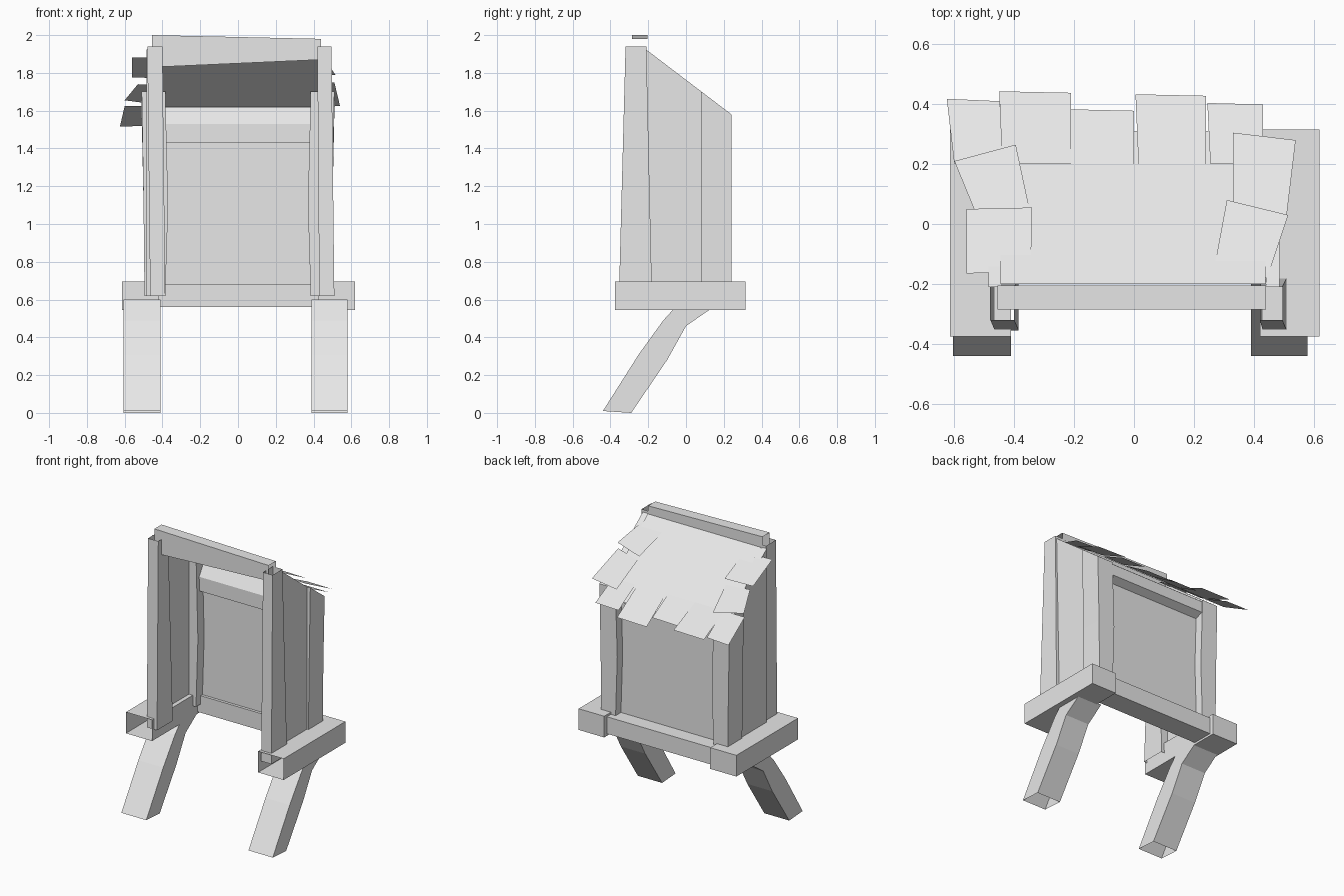
import bpy
import bmesh

cube = bpy.data.objects.get("Cube")
if cube:
    bpy.data.objects.remove(cube, do_unlink=True)

grey = bpy.data.materials.new("plain grey")
grey.use_nodes = True
grey.diffuse_color = (0.8, 0.8, 0.8, 1)
grey.node_tree.nodes["Principled BSDF"].inputs["Base Color"].default_value = (0.8, 0.8, 0.8, 1)


def finish(name, bm, normals=True):
    if normals:
        bmesh.ops.recalc_face_normals(bm, faces=bm.faces)
    mesh = bpy.data.meshes.new(name)
    bm.to_mesh(mesh)
    bm.free()
    mesh.materials.append(grey)
    obj = bpy.data.objects.new(name, mesh)
    bpy.context.collection.objects.link(obj)
    return obj


def loft(name, sections, cap_start=True, cap_end=True):
    """Skin matching loops of points; either end can stay open."""
    bm = bmesh.new()
    loops = [[bm.verts.new(p) for p in s] for s in sections]
    n = len(loops[0])
    for a, b in zip(loops, loops[1:]):
        for i in range(n):
            j = (i + 1) % n
            bm.faces.new((a[i], a[j], b[j], b[i]))
    if cap_start:
        bm.faces.new(loops[0])
    if cap_end:
        bm.faces.new(loops[-1])
    return finish(name, bm)


def rect(x0, x1, y0, y1, z):
    return [(x0, y0, z), (x1, y0, z), (x1, y1, z), (x0, y1, z)]


def extrude_x(name, x0, x1, profile, caps=True):
    return loft(name, [[(x, y, z) for y, z in profile] for x in (x0, x1)], caps, caps)


def roof_z(y):
    return 1.925 - 0.76 * (y + 0.2)


# Side sills, hollow and open at the front
for side, x0, x1 in (("right", -0.615, -0.41), ("left", 0.42, 0.62)):
    ends = [[(x0, y, 0.545), (x1, y, 0.545), (x1, y, 0.695), (x0, y, 0.695)]
            for y in (-0.375, 0.315)]
    loft(side + "_sill", ends, cap_start=False)

# Back sill joining the side sills
extrude_x("back_sill", -0.42, 0.43, [(0.13, 0.56), (0.285, 0.56), (0.285, 0.68), (0.13, 0.68)])

# Bent hollow legs, open at the foot
leg_path = [((-0.44, 0.01), (-0.29, 0.0)), ((-0.25, 0.31), (-0.10, 0.28)),
            ((-0.12, 0.49), (0.0, 0.46)), ((-0.02, 0.6), (0.13, 0.55))]
for side, x0, x1 in (("right", -0.605, -0.41), ("left", 0.39, 0.58)):
    loft(side + "_leg", [[(x0, *f), (x1, *f), (x1, *b), (x0, *b)] for f, b in leg_path],
         cap_start=False)

# Front posts, leaning slightly, open at both ends
for side, low, high in (("right", (-0.465, -0.385), (-0.48, -0.40)),
                        ("left", (0.43, 0.51), (0.42, 0.495))):
    loft(side + "_front_post", [rect(*low, -0.355, -0.18, 0.62),
                                rect(*high, -0.32, -0.21, 1.94)], False, False)

# Side walls and back posts, cut off along the roof slope
for side, s in (("right", -1), ("left", 1)):
    wall = []
    for x, y0, y1 in ((0.44, -0.21, 0.10), (0.485, -0.21, 0.10)):
        wall.append([(s * x, y0, 0.62), (s * x, y1, 0.62),
                     (s * x, y1, roof_z(y1) - 0.01), (s * x, y0, roof_z(y0) - 0.01)])
    loft(side + "_wall", wall)
    post = []
    for z, inner, outer in ((0.62, 0.385, 0.495), (1.1, 0.37, 0.5), (1.6, 0.385, 0.51)):
        post.append(rect(s * inner, s * outer, 0.08, 0.24, z))
    post[-1] = [(x, y, roof_z(y) - 0.01) for x, y, z in post[-1]]
    loft(side + "_back_post", post)

# Back panel and the tilted rail above it
extrude_x("back_panel", -0.39, 0.39, [(0.15, 0.66), (0.18, 0.66), (0.18, 1.5), (0.15, 1.5)])
extrude_x("back_rail", -0.39, 0.39,
          [(0.11, 1.43), (0.11, 1.53), (0.17, 1.62), (0.235, 1.57), (0.235, 1.49)])

# Front lintel, tapered and open at the ends
lintel = []
for x, low, high in ((-0.455, 1.83, 2.0), (0.44, 1.87, 1.98)):
    lintel.append([(x, -0.285, low), (x, -0.205, low), (x, -0.205, high), (x, -0.285, high)])
loft("front_lintel", lintel, False, False)


def sheet(name, corners, height):
    bm = bmesh.new()
    bm.faces.new([bm.verts.new((x, y, height(y))) for x, y in corners])
    bmesh.ops.recalc_face_normals(bm, faces=bm.faces)
    for f in bm.faces:
        f.normal_update()
        if f.normal.z < 0:
            f.normal_flip()
    return finish(name, bm, normals=False)


# Main roof sheet
sheet("roof", [(-0.445, -0.2), (0.44, -0.2), (0.43, 0.31), (-0.445, 0.31)], roof_z)

# Ragged shingles along the back edge
for i, (x0, x1, end, drop) in enumerate(((-0.45, -0.21, 0.443, 0.45), (-0.22, 0.0, 0.383, 0.55),
                                         (0.005, 0.24, 0.433, 0.62), (0.245, 0.43, 0.404, 0.5))):
    sheet(f"back_shingle_{i + 1}", [(x0 + 0.01, 0.2), (x1, 0.2), (x1, end - 0.005), (x0, end)],
          lambda y: roof_z(0.2) + 0.006 - drop * (y - 0.2))

# Loose shingles down both sides, laid shallower than the roof
side_shingles = (
    ([(-0.56, 0.05), (-0.34, 0.055), (-0.345, -0.16), (-0.56, -0.165)], -0.16, 1.88),
    ([(-0.6, 0.21), (-0.395, 0.265), (-0.35, 0.055), (-0.53, 0.04)], 0.03, 1.745),
    ([(-0.625, 0.418), (-0.45, 0.41), (-0.43, 0.2), (-0.6, 0.2)], 0.2, 1.625),
    ([(0.31, 0.08), (0.515, 0.03), (0.445, -0.18), (0.27, -0.135)], -0.16, 1.885),
    ([(0.33, 0.305), (0.54, 0.28), (0.51, 0.03), (0.33, 0.07)], 0.03, 1.75),
)
for i, (corners, start, top) in enumerate(side_shingles):
    sheet(f"side_shingle_{i + 1}", corners, lambda y: top - 0.5 * (y - start))
